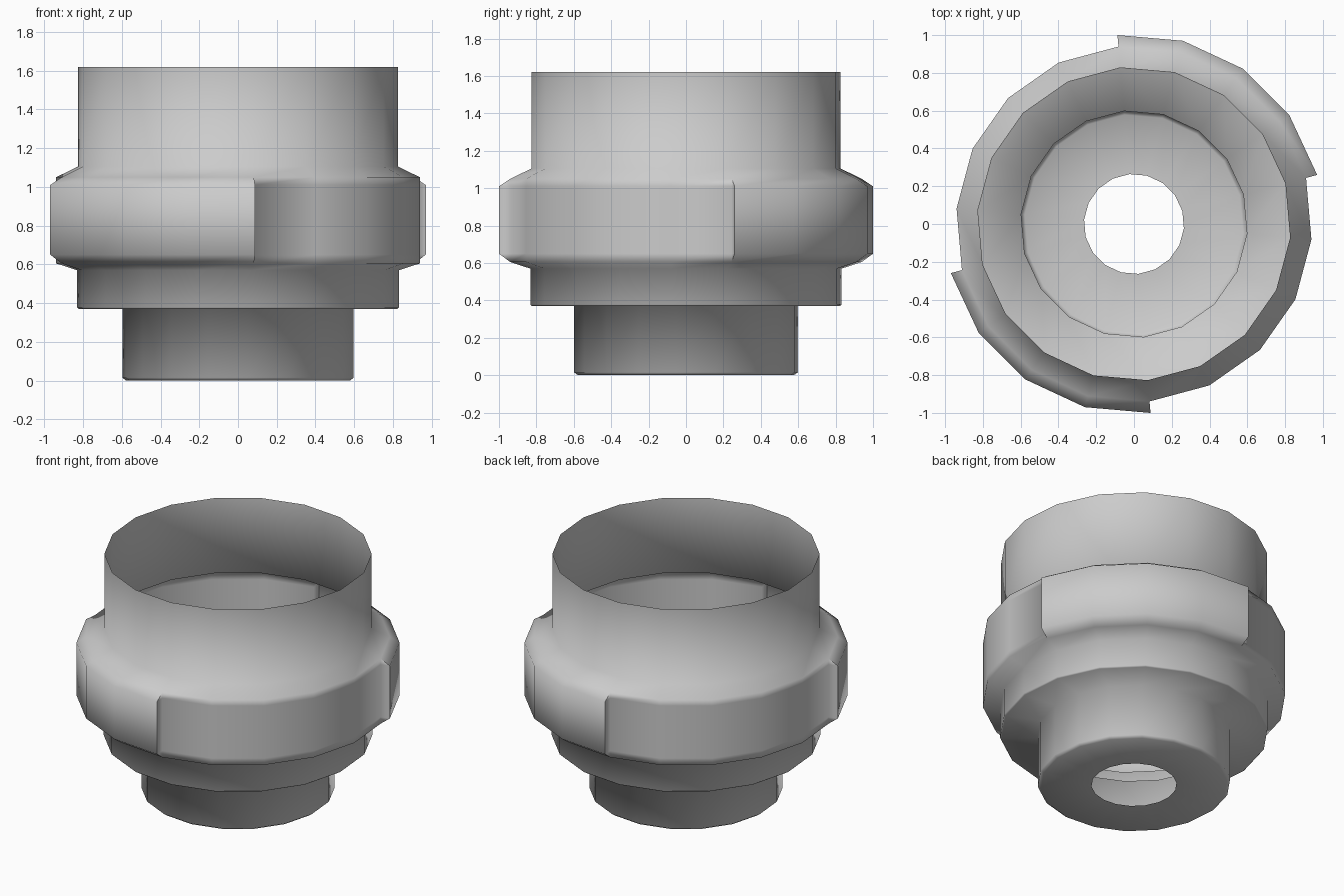
import bpy
import bmesh
from math import cos, sin, radians

cube = bpy.data.objects.get("Cube")
if cube:
    bpy.data.objects.remove(cube, do_unlink=True)

SIDES = 18
THIN, THICK = 0.943, 1.004
BAND = None  # radius that depends on the raised collar sections

# Shell profile from the bottom hole up to the open rim (radius, height)
profile = [(0.265, 0), (0.58, 0), (0.6, 0.015), (0.6, 0.37),
           (0.827, 0.37), (0.835, 0.378), (0.835, 0.57),
           (THIN, 0.605), (BAND, 0.65), (BAND, 1.01), (THIN, 1.05),
           (0.83, 1.105), (0.83, 1.62)]

# Columns around the axis: both raised sections start and end with a step
columns = []
for k in range(SIDES):
    step = k % 9
    radii = [THIN, THICK] if step == 0 else [THICK, THIN] if step == 4 else \
        [THICK] if step < 4 else [THIN]
    columns += [(radians(15 + 20 * k), r) for r in radii]

bm = bmesh.new()
cache = {}


def vert(column, row):
    """Shared vertex of one column at one profile row."""
    angle, band = column
    r, z = profile[row]
    r = band if r is BAND else r
    key = (round(angle, 3), row, r)
    if key not in cache:
        cache[key] = bm.verts.new((r * cos(angle), r * sin(angle), z))
    return cache[key]


# Skin the columns, dropping collapsed corners at the step walls
for i, a in enumerate(columns):
    b = columns[(i + 1) % len(columns)]
    for row in range(len(profile) - 1):
        corners = [vert(a, row), vert(b, row), vert(b, row + 1), vert(a, row + 1)]
        corners = list(dict.fromkeys(corners))
        if len(corners) > 2:
            bm.faces.new(corners).smooth = True

# Crisp outer edges on the step walls, and around the flat base
bm.normal_update()
for e in bm.edges:
    outer = any(v.co.xy.length > 0.98 for v in e.verts)
    base = all(v.co.z < 0.001 for v in e.verts)
    if len(e.link_faces) == 2 and (outer or base):
        e.smooth = e.calc_face_angle() < radians(60 if outer else 40)

mesh = bpy.data.meshes.new("pipe_coupling")
bm.to_mesh(mesh)
bm.free()
coupling = bpy.data.objects.new("pipe_coupling", mesh)
bpy.context.collection.objects.link(coupling)

# Plain grey finish
grey = bpy.data.materials.new("plain_grey")
grey.use_nodes = True
colour = (0.6, 0.6, 0.6, 1)
grey.diffuse_color = colour
grey.node_tree.nodes["Principled BSDF"].inputs["Base Color"].default_value = colour
mesh.materials.append(grey)
